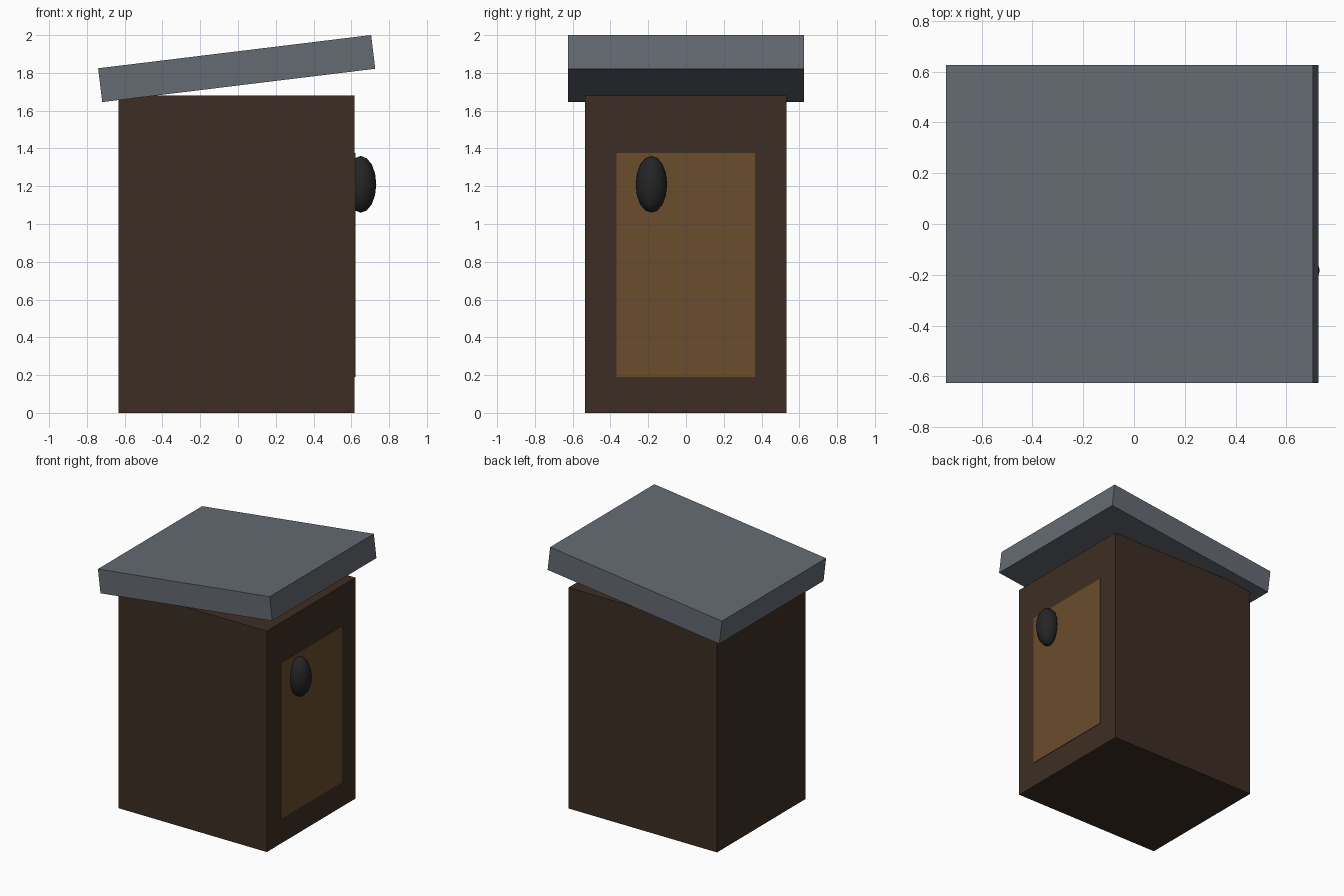
import bpy
import math
from mathutils import Matrix

cube = bpy.data.objects.get("Cube")
if cube:
    bpy.data.objects.remove(cube, do_unlink=True)


def material(name, rgb):
    mat = bpy.data.materials.new(name)
    mat.use_nodes = True
    color = (*rgb, 1)
    mat.diffuse_color = color
    bsdf = next(n for n in mat.node_tree.nodes if n.type == 'BSDF_PRINCIPLED')
    bsdf.inputs["Base Color"].default_value = color
    return mat


dark_wood = material("dark brown wood", (0.048, 0.027, 0.017))
light_wood = material("light brown wood", (0.145, 0.075, 0.027))
slate = material("slate grey", (0.13, 0.145, 0.17))
black = material("black", (0.018, 0.018, 0.018))


def finish(name, size, mat):
    # Bake the size into the mesh so each part has a clean scale
    obj = bpy.context.object
    obj.name = obj.data.name = name
    obj.data.transform(Matrix.Diagonal((*size, 1)))
    obj.data.materials.append(mat)
    return obj


def box(name, center, size, mat, tilt=0):
    bpy.ops.mesh.primitive_cube_add(size=1, location=center, rotation=(0, tilt, 0))
    return finish(name, size, mat)


# Hut body
wall_x = 0.617
box("body", (-0.008, -0.002, 0.84), (1.25, 1.066, 1.68), dark_wood)

# Thin door plate on the right-hand wall
box("door", (wall_x, -0.002, 0.782), (0.008, 0.734, 1.186), light_wood)

# Sloping slab roof, rising towards the door
box("roof", (-0.007, 0, 1.823), (1.456, 1.252, 0.18), slate, -math.radians(6.95))

# Tall oval door knob
bpy.ops.mesh.primitive_uv_sphere_add(segments=12, ring_count=8, radius=1,
                                     location=(0.65, -0.183, 1.21))
finish("door_knob", (0.082, 0.083, 0.15), black)
bpy.ops.object.shade_smooth()
